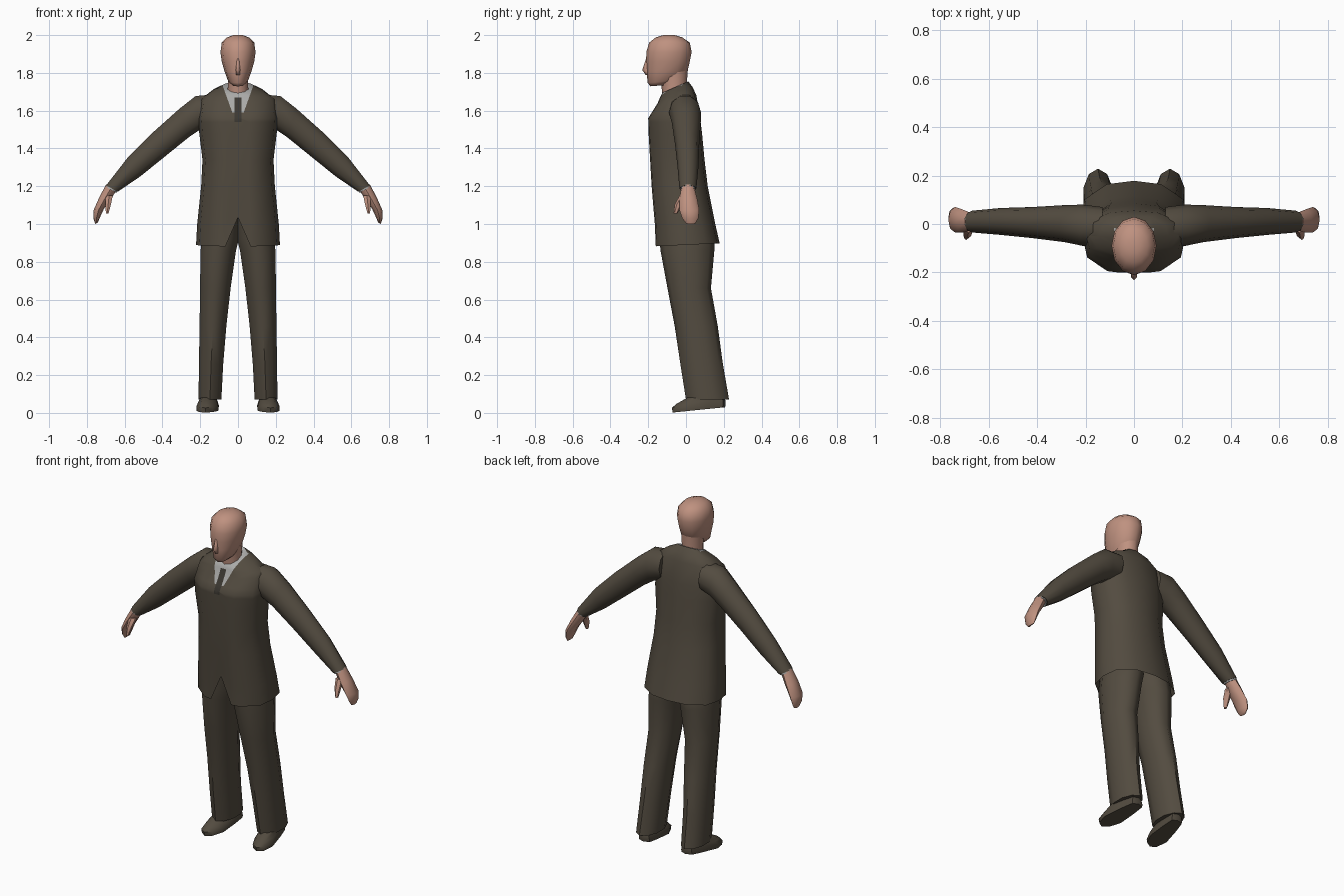
import bpy, bmesh, math
from mathutils import Vector


def material(name, rgb):
    m = bpy.data.materials.new(name)
    m.diffuse_color = (*rgb, 1)
    return m


SUIT = material("suit brown", (0.086, 0.071, 0.051))
SKIN = material("skin", (0.52, 0.285, 0.215))
SHIRT = material("shirt grey", (0.40, 0.40, 0.39))
TIE = material("tie dark", (0.045, 0.040, 0.032))


def circle(n):
    return [(math.sin(2 * math.pi * i / n), -math.cos(2 * math.pi * i / n)) for i in range(n)]


# Jacket cross-section: flat chest, slanted sides, rounded back
HALF = [(0.3, -1), (0.52, -0.96), (0.92, -0.55), (1, 0), (0.92, 0.55), (0.5, 0.92)]
CHEST = [(0, -1)] + HALF + [(0, 1)] + [(-u, v) for u, v in reversed(HALF)]


def ring(section, xa, za, xb, zb, yf, yb, tilt=0):
    """Ring spanning (xa, za)-(xb, zb) and yf-yb; tilt lifts its back edge."""
    return [Vector(((xa + xb) / 2 + u * (xb - xa) / 2,
                    (yf + yb) / 2 + v * (yb - yf) / 2,
                    (za + zb) / 2 + u * (zb - za) / 2 + v * tilt)) for u, v in section]


def loft(name, rings, mats, mirror=False, cap_start=True, angle=50, edit=None):
    bm = bmesh.new()
    loops = [[bm.verts.new(p) for p in r] for r in rings]
    for a, b in zip(loops, loops[1:]):
        for i in range(len(a)):
            j = (i + 1) % len(a)
            bm.faces.new((a[i], a[j], b[j], b[i]))
    if cap_start:
        bm.faces.new(loops[0])
    bm.faces.new(loops[-1])
    bmesh.ops.recalc_face_normals(bm, faces=bm.faces[:])
    if edit:
        edit(bm)
    me = bpy.data.meshes.new(name)
    bm.to_mesh(me)
    bm.free()
    for m in mats:
        me.materials.append(m)
    ob = bpy.data.objects.new(name, me)
    bpy.context.collection.objects.link(ob)
    if mirror:
        ob.modifiers.new("mirror", 'MIRROR')
    bpy.ops.object.select_all(action='DESELECT')
    ob.select_set(True)
    bpy.context.view_layer.objects.active = ob
    bpy.ops.object.shade_smooth_by_angle(angle=math.radians(angle))
    return ob


# Jacket with shirt opening and tie cut into the chest
def cut_shirt(bm):
    def cut(co, no):
        faces = [f for f in bm.faces if f.calc_center_median().z > 1.45 and f.normal.y < -0.1]
        geom = faces + list({e for f in faces for e in f.edges}) + list({v for f in faces for v in f.verts})
        bmesh.ops.bisect_plane(bm, geom=geom, plane_co=co, plane_no=no)
    for s in (-1, 1):
        cut((s * 0.03, 0, 1.59), (s, 0, -0.36))
        cut((s * 0.018, 0, 0), (1, 0, 0))
    for z in (1.54, 1.59, 1.67):
        cut((0, 0, z), (0, 0, 1))
    for f in bm.faces:
        c = f.calc_center_median()
        if f.normal.y < -0.1 and c.z > 1.54:
            if abs(c.x) < 0.018 and c.z < 1.67:
                f.material_index = 2
            elif c.z > 1.59 and abs(c.x) < 0.03 + (c.z - 1.59) * 0.36:
                f.material_index = 1


# half width, height, front, back, tilt
torso = [(0.222, 0.89, -0.16, 0.178, 0.008), (0.216, 1.0, -0.165, 0.155, 0), (0.195, 1.2, -0.182, 0.115, 0),
         (0.188, 1.34, -0.19, 0.098, 0), (0.205, 1.48, -0.198, 0.085, 0), (0.21, 1.56, -0.2, 0.075, 0),
         (0.198, 1.66, -0.15, 0.055, 0.02), (0.14, 1.70, -0.135, 0.035, 0.025), (0.078, 1.725, -0.125, 0.012, 0.03)]
rings = [ring(CHEST, -w, z, w, z, f, b, t) for w, z, f, b, t in torso]
rings[0][0].z = 1.035                      # front vent
rings[1][0].z = 1.07
loft("jacket", rings, [SUIT, SHIRT, TIE], cap_start=False, edit=cut_shirt)

# Sleeves: upper edge x z, lower edge x z, front, back
C8, C10 = circle(8), circle(10)
sleeve = [(0.13, 1.69, 0.13, 1.52, -0.09, 0.07), (0.225, 1.682, 0.20, 1.495, -0.09, 0.08),
          (0.31, 1.615, 0.26, 1.455, -0.075, 0.078), (0.45, 1.49, 0.39, 1.35, -0.058, 0.07),
          (0.585, 1.355, 0.515, 1.25, -0.045, 0.066), (0.70, 1.205, 0.635, 1.17, -0.035, 0.055)]
loft("sleeves", [ring(C10, *r) for r in sleeve], [SUIT], mirror=True)

# Shirt cuffs
loft("cuffs", [ring(C10, *r) for r in [(0.697, 1.21, 0.635, 1.175, -0.03, 0.05),
                                       (0.702, 1.197, 0.642, 1.165, -0.03, 0.05)]], [SHIRT], mirror=True)

# Hands and thumbs
hand = [(0.698, 1.21, 0.645, 1.175, -0.025, 0.045), (0.735, 1.14, 0.68, 1.12, -0.035, 0.06),
        (0.766, 1.07, 0.71, 1.08, -0.035, 0.07), (0.766, 1.03, 0.733, 1.03, -0.02, 0.065),
        (0.756, 1.0, 0.742, 1.008, 0.0, 0.05)]
loft("hands", [ring(C8, *r) for r in hand], [SKIN], mirror=True)
thumb = [(0.705, 1.15, 0.66, 1.15, -0.035, 0.01), (0.705, 1.10, 0.67, 1.105, -0.06, -0.02),
         (0.70, 1.055, 0.685, 1.055, -0.066, -0.045)]
loft("thumbs", [ring(circle(6), *r) for r in thumb], [SKIN], mirror=True)

# Trouser legs
leg = [(0.085, 0.07, 0.212, 0.07, 0.0, 0.228), (0.075, 0.26, 0.21, 0.26, -0.03, 0.195),
       (0.058, 0.46, 0.207, 0.46, -0.06, 0.168), (0.035, 0.66, 0.205, 0.66, -0.098, 0.132),
       (0.006, 0.86, 0.203, 0.86, -0.135, 0.15), (-0.01, 0.92, 0.195, 0.92, -0.14, 0.15),
       (-0.01, 1.05, 0.17, 1.05, -0.15, 0.11)]
loft("trouser_legs", [ring(C10, *r) for r in leg], [SUIT], mirror=True)

# Shoes, toes turned slightly out
FOOT = [(0, -1), (0.6, -0.85), (1, -0.4), (0.8, 0.4), (0.6, 0.9), (0, 1),
        (-0.6, 0.9), (-0.8, 0.4), (-1, -0.4), (-0.6, -0.85)]
shoe = [(0.098, 0.016, 0.212, 0.016, -0.07, 0.207, 0.014), (0.096, 0.035, 0.214, 0.035, -0.075, 0.21, 0.008),
        (0.105, 0.058, 0.207, 0.058, -0.05, 0.208, 0.01), (0.118, 0.085, 0.198, 0.085, 0.015, 0.2, 0)]
rings = [ring(FOOT, *r) for r in shoe]
for r in rings:
    for p in r:
        p.x -= (p.y - 0.07) * 0.12
loft("shoes", rings, [SUIT], mirror=True)

# Neck
neck = [(0.06, 1.66, -0.125, 0.0), (0.056, 1.74, -0.13, 0.004), (0.06, 1.82, -0.15, 0.01)]
loft("neck", [ring(C10, -w, z, w, z, f, b) for w, z, f, b in neck], [SKIN])

# Head: half width, height, front, back, tilt
head = [(0.028, 1.733, -0.188, -0.09, 0.004), (0.052, 1.755, -0.203, -0.04, 0.008), (0.072, 1.81, -0.209, 0.008, 0),
        (0.086, 1.86, -0.211, 0.02, 0), (0.093, 1.91, -0.21, 0.03, 0), (0.086, 1.96, -0.195, 0.02, 0),
        (0.058, 1.988, -0.16, -0.02, 0), (0.025, 2.0, -0.12, -0.06, 0)]
loft("head", [ring(circle(12), -w, z, w, z, f, b, t) for w, z, f, b, t in head], [SKIN], angle=80)

# Nose
nose = [(0.006, 1.875, -0.212, -0.19), (0.014, 1.815, -0.232, -0.18), (0.012, 1.79, -0.214, -0.18)]
loft("nose", [ring(circle(6), -w, z, w, z, f, b) for w, z, f, b in nose], [SKIN], angle=80)
